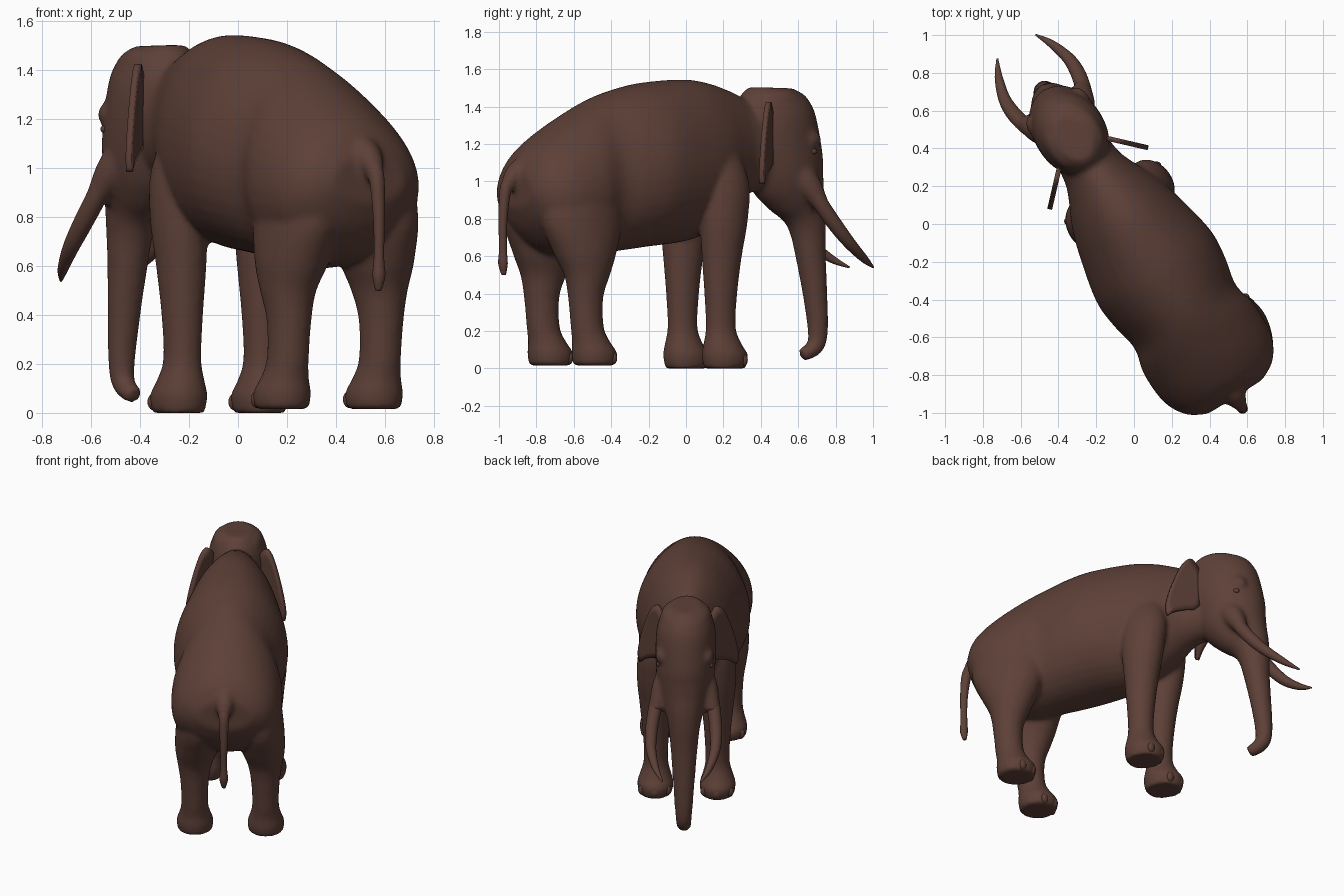
import bpy, bmesh, math
from mathutils import Vector, Matrix

cube = bpy.data.objects.get("Cube")
if cube:
    bpy.data.objects.remove(cube)

hide = bpy.data.materials.new("brown_hide")
hide.use_nodes = True
brown = (0.109, 0.051, 0.038, 1)
hide.diffuse_color = brown
hide.node_tree.nodes["Principled BSDF"].inputs["Base Color"].default_value = brown

# The animal is modelled facing +y, then turned to its heading
HEADING = Matrix.Rotation(math.radians(32), 4, "Z") @ Matrix.Translation((-0.03, 0, 0))
SIDES = {"left": -1, "right": 1}
LEG_SHIFT = 0.02


def spline(rows, steps=4):
    """Smooth rows of numbers with a Catmull-Rom curve."""
    p = [Vector(r) for r in rows]
    out = []
    for i in range(len(p) - 1):
        a, b, c, d = p[max(i - 1, 0)], p[i], p[i + 1], p[min(i + 2, len(p) - 1)]
        for k in range(steps):
            t = k / steps
            out.append((b * 2 + (c - a) * t + (a * 2 - b * 5 + c * 4 - d) * t ** 2
                        + (b * 3 - a - c * 3 + d) * t ** 3) * 0.5)
    return out + [p[-1]]


def loft(bm, rings, sides=28, egg=0):
    """Skin rings given as centre, side vector, up vector."""
    loops = []
    for c, u, v in rings:
        angles = [math.tau * i / sides for i in range(sides)]
        loops.append([bm.verts.new(c + u * math.cos(t) * (1 - egg * math.sin(t)) + v * math.sin(t))
                      for t in angles])
    for a, b in zip(loops, loops[1:]):
        for i in range(sides):
            j = (i + 1) % sides
            bm.faces.new((a[i], a[j], b[j], b[i]))
    bm.faces.new(loops[0])
    bm.faces.new(loops[-1])


def tube(bm, rows, sides=20):
    """Tube from rows of x, y, z, width radius, depth radius."""
    rows = spline(rows)
    pts = [Vector(r[:3]) for r in rows]
    rings = []
    for i, r in enumerate(rows):
        tangent = (pts[min(i + 1, len(pts) - 1)] - pts[max(i - 1, 0)]).normalized()
        depth = tangent.cross(Vector((1, 0, 0))).normalized()
        width = depth.cross(tangent)
        rings.append((pts[i], width * r[3], depth * r[4]))
    loft(bm, rings, sides)


def upright(bm, rows):
    """Limb with level rings from rows of z, x, y, width radius, depth radius."""
    loft(bm, [(Vector((r[1], r[2], r[0])), Vector((r[3], 0, 0)), Vector((0, r[4], 0)))
              for r in spline(rows)])


def blob(bm, place, size):
    bmesh.ops.create_uvsphere(bm, u_segments=16, v_segments=10, radius=1,
                              matrix=Matrix.Translation(place) @ Matrix.Diagonal((*size, 1)))


def finish(name, bm):
    bmesh.ops.recalc_face_normals(bm, faces=bm.faces)
    mesh = bpy.data.meshes.new(name)
    bm.to_mesh(mesh)
    bm.free()
    mesh.materials.append(hide)
    mesh.shade_smooth()
    obj = bpy.data.objects.new(name, mesh)
    bpy.context.collection.objects.link(obj)
    obj.matrix_world = HEADING
    return obj


# Torso: y, belly z, back z, half width
torso = [(-1.06, .86, 1.06, .17), (-1.0, .74, 1.17, .27), (-.88, .63, 1.27, .335),
         (-.7, .59, 1.38, .345), (-.56, .61, 1.45, .315), (-.4, .63, 1.5, .345),
         (-.24, .65, 1.53, .355), (0, .68, 1.545, .305), (.15, .74, 1.525, .26),
         (.28, .84, 1.485, .2), (.37, .92, 1.45, .165), (.5, .96, 1.43, .15)]
body = bmesh.new()
loft(body, [(Vector((0, y, (lo + hi) / 2)), Vector((w, 0, 0)), Vector((0, 0, (hi - lo) / 2)))
            for y, lo, hi, w in spline(torso)], sides=40, egg=0.1)

# Head running down into the trunk
tube(body, [(0, .56, 1.5, .09, .13), (0, .56, 1.45, .145, .19), (0, .57, 1.35, .182, .232),
            (0, .6, 1.2, .19, .24), (0, .65, 1.05, .18, .22), (0, .7, .95, .155, .18),
            (0, .755, .85, .12, .13), (0, .785, .75, .098, .1), (0, .805, .6, .083, .08),
            (0, .832, .4, .068, .065), (0, .85, .2, .054, .054), (0, .83, .115, .047, .047),
            (0, .75, .07, .04, .035)], sides=32)
# Lower jaw
tube(body, [(0, .53, 1.05, .12, .1), (0, .6, .95, .1, .08), (0, .66, .87, .07, .06),
            (0, .675, .795, .03, .028)])
# Tail root
tube(body, [(0, -.94, 1.1, .07, .07), (0, -1.05, 1.05, .06, .055), (0, -1.11, .97, .036, .036),
            (0, -1.125, .92, .028, .028)])

hind_leg = [(.015, .222, -.71, .108, .115), (.08, .222, -.71, .116, .126),
            (.14, .222, -.73, .098, .104), (.22, .222, -.755, .084, .09), (.38, .222, -.765, .09, .096),
            (.5, .22, -.755, .11, .128), (.62, .205, -.76, .14, .18), (.8, .19, -.77, .145, .24),
            (1, .17, -.76, .13, .21), (1.15, .13, -.75, .06, .1)]
front_leg = [(0, .195, .13, .103, .115), (.07, .195, .13, .114, .128), (.13, .195, .115, .096, .105),
             (.22, .193, .105, .076, .081), (.4, .193, .105, .083, .09), (.6, .195, .11, .1, .11),
             (.8, .2, .12, .112, .135), (1, .19, .13, .105, .14), (1.2, .13, .12, .08, .1)]
for s in SIDES.values():
    for leg in (hind_leg, front_leg):
        upright(body, [(z, s * x + LEG_SHIFT, y, rx, ry) for z, x, y, rx, ry in leg])
    # Tusk socket, cheek and forehead swellings
    tube(body, [(s * .12, .62, 1.12, .04, .05), (s * .145, .69, 1.0, .06, .068),
                (s * .172, .745, .9, .05, .05), (s * .182, .765, .865, .044, .044)])
    blob(body, (s * .07, .56, 1.425), (.09, .15, .075))
    blob(body, (s * .14, .71, 1.22), (.045, .07, .055))

obj = finish("body", body)
remesh = obj.modifiers.new("merge", "REMESH")
remesh.mode = "VOXEL"
remesh.voxel_size = 0.014
remesh.use_smooth_shade = True
soften = obj.modifiers.new("soften", "SMOOTH")
soften.factor = 0.5
soften.iterations = 8

# Tail with a tufted tip
tail = bmesh.new()
tube(tail, [(0, -1.06, 1.04, .035, .035), (0, -1.115, .97, .032, .032),
            (0, -1.135, .8, .024, .024), (0, -1.135, .64, .021, .021), (0, -1.135, .56, .027, .025),
            (0, -1.13, .5, .012, .012)])
finish("tail", tail)

ear_outline = [(-.02, 1.37), (.03, 1.425), (.08, 1.4), (.13, 1.31), (.18, 1.18), (.21, 1.06),
               (.2, .985), (.165, 1.01), (.12, 1.035), (.06, 1.06), (-.02, 1.1), (-.03, 1.24), (-.02, 1.37)]
for side, s in SIDES.items():
    # Tusk
    tusk = bmesh.new()
    tube(tusk, [(s * x, y, z, r, r) for x, y, z, r in
                [(.16, .7, .98, .045), (.185, .76, .87, .042), (.202, .84, .76, .039),
                 (.2, .93, .665, .032), (.165, 1.04, .585, .021), (.12, 1.125, .54, .005)]])
    finish(side + "_tusk", tusk)

    # Ear flap, hanging outwards and back
    ear = bmesh.new()
    levels = []
    outline = spline(ear_outline, 3)[:-1]
    for k in (1, .75, .5, .25):
        levels.append([])
        for a, z in outline:
            a, z = .09 + (a - .09) * k, 1.2 + (z - 1.2) * k
            levels[-1].append(ear.verts.new((s * (.16 + a * .7), .45 - a * .7, z)))
    for outer, inner in zip(levels, levels[1:]):
        for i in range(len(outer)):
            j = (i + 1) % len(outer)
            ear.faces.new((outer[i], outer[j], inner[j], inner[i]))
    ear.faces.new(levels[-1])
    flap = finish(side + "_ear", ear)
    thick = flap.modifiers.new("thickness", "SOLIDIFY")
    thick.thickness = 0.026
    thick.offset = 0

    # Eye
    eye = bmesh.new()
    blob(eye, (s * .163, .72, 1.16), (.016, .02, .016))
    finish(side + "_eye", eye)

    # Toenails around the front of each foot
    for part, x, y, z in (("hind", .222, -.71, .055), ("front", .195, .13, .045)):
        nails = bmesh.new()
        for turn in (-50, 0, 50):
            t = math.radians(turn)
            blob(nails, (s * x + LEG_SHIFT + math.sin(t) * .095, y + math.cos(t) * .105, z),
                 (.032, .024, .036))
        finish(f"{side}_{part}_toenails", nails)
